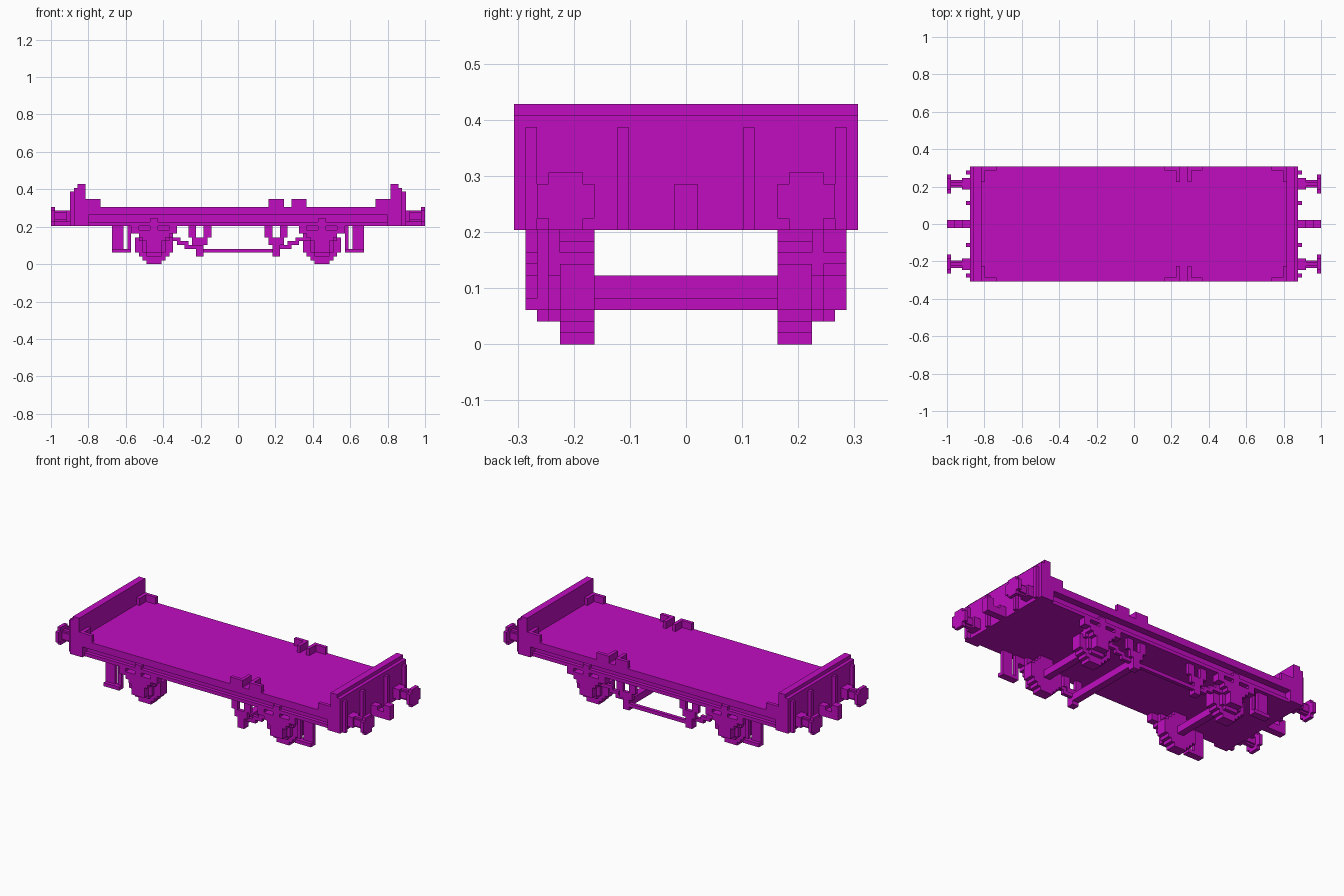
import bpy, bmesh

U = 2 / 98  # one block of the model grid

cube = bpy.data.objects.get("Cube")
if cube:
    bpy.data.objects.remove(cube, do_unlink=True)

paint = bpy.data.materials.new("magenta_paint")
paint.use_nodes = True
COLOUR = (0.53, 0.004, 0.53, 1)
paint.diffuse_color = COLOUR
paint.node_tree.nodes["Principled BSDF"].inputs["Base Color"].default_value = COLOUR


def finish(name, bm):
    bmesh.ops.recalc_face_normals(bm, faces=bm.faces)
    mesh = bpy.data.meshes.new(name)
    bm.to_mesh(mesh)
    bm.free()
    mesh.materials.append(paint)
    obj = bpy.data.objects.new(name, mesh)
    bpy.context.collection.objects.link(obj)
    return obj


def blocks(name, boxes, sx=1, sy=1):
    """One object from boxes ((x0, x1), (y0, y1), (z0, z1)), mirrored by sx and sy."""
    bm = bmesh.new()
    for xs, ys, zs in boxes:
        verts = bmesh.ops.create_cube(bm, size=1)["verts"]
        for v in verts:
            x = sx * xs[v.co.x > 0]
            y = sy * ys[v.co.y > 0]
            v.co = (x * U, y * U, zs[v.co.z > 0] * U)
    return finish(name, bm)


def stepped_disc(name, steps, centre, y0, y1):
    """Stepped round plate facing y; steps are half-widths from the lowest row up to the middle."""
    cx, cz = centre
    quarter, h = [], max(steps)
    for i, w in enumerate(steps):
        quarter += [(w, h - i), (w, h - i - 1)]
    quarter = [p for p in quarter if p[1] > 0]
    lower = [(x, -z) for x, z in quarter]
    right = lower + [(x, z) for x, z in reversed(quarter)]
    outline = right + [(-x, z) for x, z in reversed(right)]
    bm = bmesh.new()
    face = bm.faces.new([bm.verts.new(((cx + x) * U, y0 * U, (cz + z) * U)) for x, z in outline])
    new = bmesh.ops.extrude_face_region(bm, geom=[face])["geom"]
    for v in new:
        if isinstance(v, bmesh.types.BMVert):
            v.co.y = y1 * U
    return finish(name, bm)


# Deck with recessed channel along both sides
blocks("deck", [((-43, 43), (-15, 15), (13, 15))])
blocks("underframe", [((-43, 43), (-13, 13), (10, 13)),
                      ((-39, 39), (-14, 14), (10, 11))])

for sx, side in ((1, "left"), (-1, "right")):
    # End board with cap, headstock and ribs
    blocks(f"{side}_end_board", [((40, 43), (-15, 15), (15, 20)),
                                 ((40, 42), (-15, 15), (20, 21)),
                                 ((39, 43), (-15, 15), (10, 13))], sx)
    blocks(f"{side}_end_ribs", [((43, 44), (y, y + 1), (10, 19))
                                for y in (-14, -6, 5, 13)], sx)
    # Draw hook
    blocks(f"{side}_draw_hook", [((43, 49), (-1, 1), (10, 12)),
                                 ((43, 45), (-1, 1), (12, 13)),
                                 ((47, 49), (-1, 1), (12, 14))], sx)
    # Axle
    blocks(f"{side}_axle", [((21, 23), (-11, 11), (4, 6))], sx)

    for sy, face in ((1, "back"), (-1, "front")):
        tag = f"{side}_{face}"
        # Buffer: base, shank and stepped head
        blocks(f"{tag}_buffer", [((43, 45), (9, 12), (11, 14)),
                                 ((45, 48), (9.5, 11.5), (11.5, 13.5)),
                                 ((45, 48), (10, 11), (11, 14)),
                                 ((48, 49), (8, 13), (11, 14)),
                                 ((48, 49), (9, 12), (10, 15))], sx, sy)
        # Corner bracket on the deck
        blocks(f"{tag}_corner_bracket", [((36, 40), (14, 15), (15, 17)),
                                         ((39, 40), (11, 14), (15, 17))], sx, sy)
        # Wheel
        stepped_disc(f"{tag}_wheel", (2, 3, 4, 5, 5), (sx * 22, 5), sy * 8, sy * 11)
        # Axle guard, axle box and leaf spring
        blocks(f"{tag}_axle_guard", [((18, 26), (11, 12), (6, 10)),
                                     ((19, 25), (11, 12), (3, 6)),
                                     ((20, 24), (11, 12), (2, 3))], sx, sy)
        blocks(f"{tag}_axle_box", [((20, 24), (12, 14), (3, 7))], sx, sy)
        blocks(f"{tag}_leaf_spring", [((17, 27), (12, 14), (8, 9)),
                                      ((18, 26), (12, 14), (7, 8)),
                                      ((19, 25), (12, 14), (6, 7)),
                                      ((21, 23), (12, 14), (9, 12)),
                                      ((16, 18), (12, 14), (8, 10)),
                                      ((26, 28), (12, 14), (8, 10))], sx, sy)
        # Step on a leg, missing at one corner
        if (sx, sy) != (1, 1):
            blocks(f"{tag}_step", [((30, 33), (12, 13), (4, 11)),
                                   ((28, 33), (12, 14), (3, 4)),
                                   ((28, 29), (12, 13), (4, 11))], sx, sy)
        # Brake hanger with stepped link, missing at one corner
        if (sx, sy) != (-1, -1):
            blocks(f"{tag}_brake_hanger", [((7, 9), (12, 13), (7, 10)),
                                           ((11, 13), (12, 13), (7, 10)),
                                           ((8, 12), (12, 13), (5, 7)),
                                           ((9, 11), (11, 13), (2, 5))], sx, sy)
            blocks(f"{tag}_brake_link", [((11, 14), (11, 12), (4, 5)),
                                         ((13, 16), (11, 12), (5, 6)),
                                         ((15, 18), (11, 12), (6, 7)),
                                         ((17, 19), (11, 12), (7, 8))], sx, sy)

# Paired brackets along the deck sides
for sy, face in ((1, "back"), (-1, "front")):
    blocks(f"{face}_stake_brackets", [((8, 12), (14, 15), (15, 17)),
                                      ((11, 12), (11, 14), (15, 17)),
                                      ((14, 18), (14, 15), (15, 17)),
                                      ((14, 15), (11, 14), (15, 17))], 1, sy)

# Brake rod on one side and cross shaft under the deck
blocks("brake_rod", [((-11, 11), (12, 13), (3, 4))])
blocks("brake_cross_shaft", [((9, 11), (-12, 12), (3, 5))])
